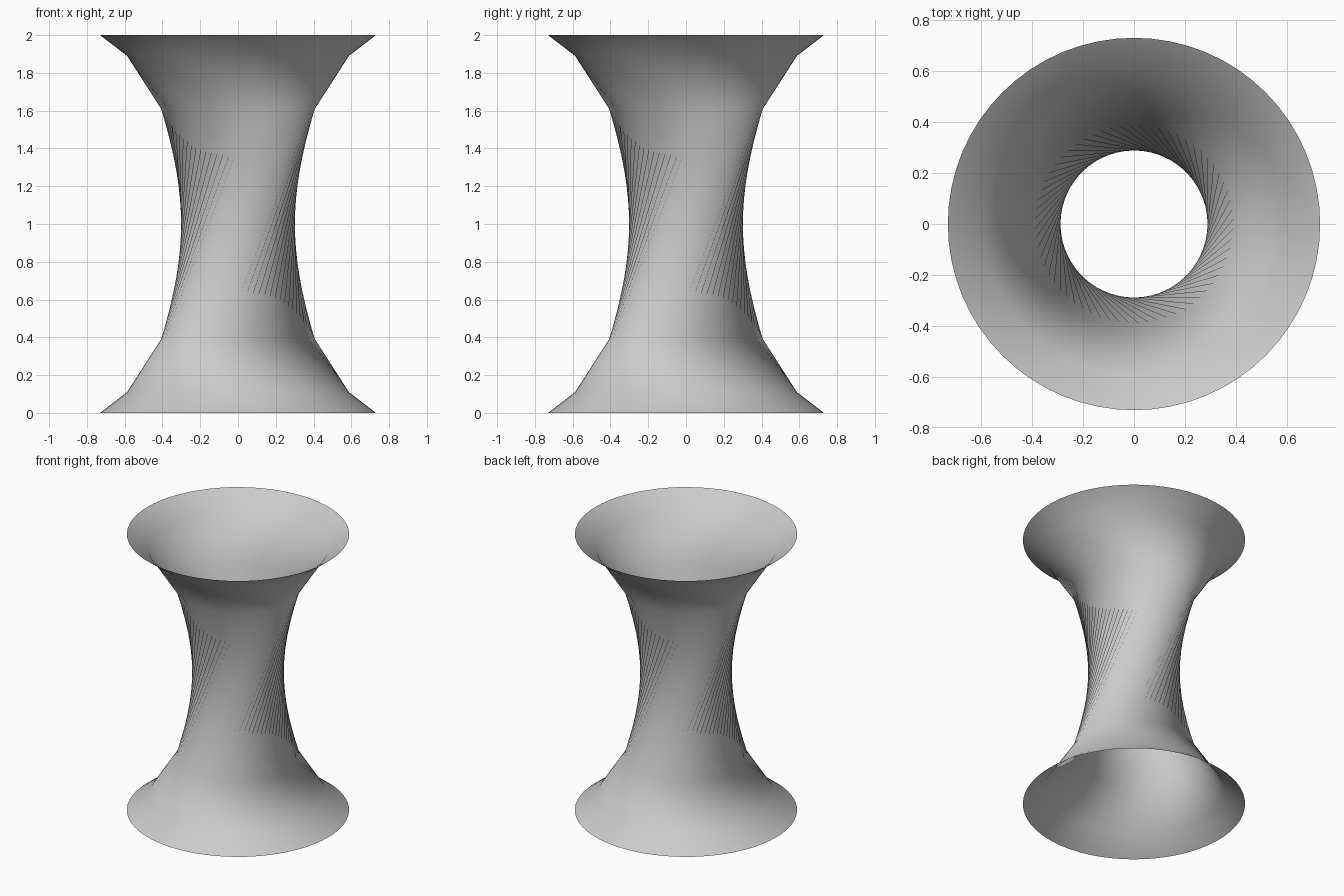
import bpy, bmesh
from math import cos, sin, pi

if "Cube" in bpy.data.objects:
    bpy.data.objects.remove(bpy.data.objects["Cube"])

SIDES = 64
# Ring profile: radius, height, twist; the waist is formed by a quarter turn
RINGS = [(0.73, 0.0, 0), (0.587, 0.11, 0), (0.407, 0.39, 0),
         (0.407, 1.61, pi / 2), (0.587, 1.89, pi / 2), (0.73, 2.0, pi / 2)]


def ring(bm, radius, z, twist):
    angles = [2 * pi * i / SIDES + twist for i in range(SIDES)]
    return [bm.verts.new((radius * cos(a), radius * sin(a), z)) for a in angles]


# Open twisted shell, flared at both ends
bm = bmesh.new()
loops = [ring(bm, *r) for r in RINGS]
for low, high in zip(loops, loops[1:]):
    for i in range(SIDES):
        j = (i + 1) % SIDES
        bm.faces.new((low[i], low[j], high[j], high[i]))
mesh = bpy.data.meshes.new("twisted_stand")
bm.to_mesh(mesh)
bm.free()
mesh.shade_smooth()
stand = bpy.data.objects.new("twisted_stand", mesh)
bpy.context.collection.objects.link(stand)
